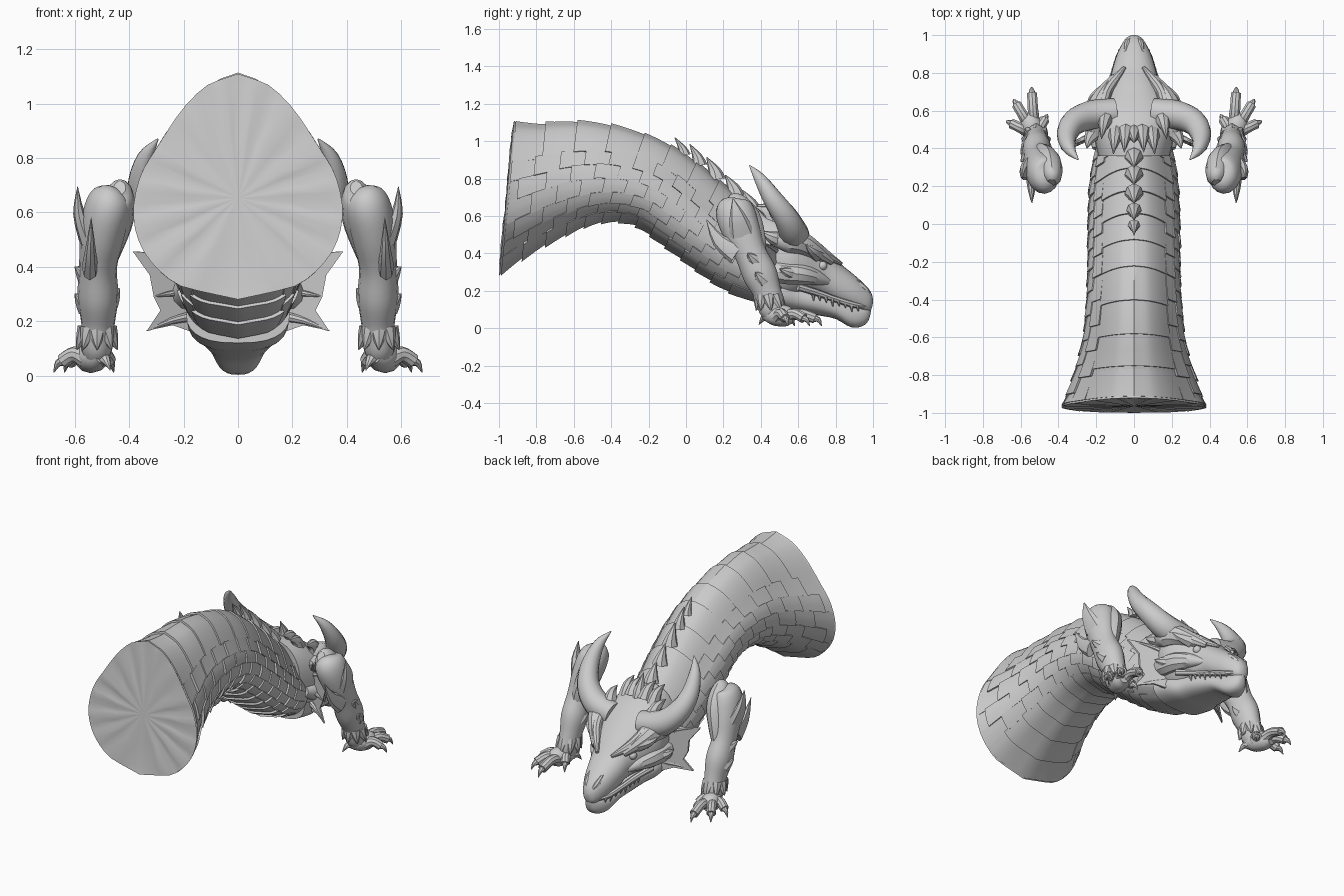
import bpy, bmesh, math, random
from mathutils import Vector as V

if "Cube" in bpy.data.objects:
    bpy.data.objects.remove(bpy.data.objects["Cube"])

random.seed(4)
grey = bpy.data.materials.new("stone grey")
grey.diffuse_color = (0.6, 0.6, 0.6, 1)
grey.use_nodes = True
grey.node_tree.nodes["Principled BSDF"].inputs["Base Color"].default_value = grey.diffuse_color


def spline(rows, s):
    """Smooth interpolation through rows of numbers."""
    n = len(rows) - 1
    i = max(0, min(int(math.floor(s)), n - 1))
    t = s - i
    a, b, c, d = (rows[max(0, min(n, i + k))] for k in (-1, 0, 1, 2))
    return [q + 0.5 * t * (r - p + t * (2*p - 5*q + 4*r - e + t * (3*(q - r) + e - p)))
            for p, q, r, e in zip(a, b, c, d)]


def loft(bm, rings):
    """Join closed rings of equal length and cap both ends."""
    vs = [[bm.verts.new(p) for p in r] for r in rings]
    n = len(vs[0])
    for a, b in zip(vs, vs[1:]):
        for k in range(n):
            bm.faces.new((a[k], a[(k+1) % n], b[(k+1) % n], b[k]))
    bm.faces.new(vs[0])
    bm.faces.new(vs[-1])


def finish(bm, name, mirror=False, angle=35):
    bmesh.ops.recalc_face_normals(bm, faces=bm.faces)
    me = bpy.data.meshes.new(name)
    bm.to_mesh(me)
    bm.free()
    me.materials.append(grey)
    me.shade_smooth()
    me.set_sharp_from_angle(angle=math.radians(angle))
    ob = bpy.data.objects.new(name, me)
    bpy.context.collection.objects.link(ob)
    if mirror:
        m = ob.modifiers.new("mirror", 'MIRROR')
        m.use_mirror_merge = False
    return ob


def tube(bm, rows, n=12, squash=1.0, ref=None, sub=4):
    """Tapered tube through rows of (x, y, z, radius)."""
    total = (len(rows) - 1) * sub
    pts = [spline(rows, i / sub) for i in range(total + 1)]
    chord = V(rows[-1][:3]) - V(rows[0][:3])
    if ref is None:
        k = min(range(3), key=lambda j: abs(chord[j]))
        ref = V([1.0 if j == k else 0.0 for j in range(3)])
    rings = []
    for i, p in enumerate(pts):
        t = (V(pts[min(i+1, total)][:3]) - V(pts[max(i-1, 0)][:3])).normalized()
        u = (ref - t * ref.dot(t)).normalized()
        w = t.cross(u)
        r = max(p[3], 0.002)
        rings.append([V(p[:3]) + u * (r * squash * math.cos(a)) + w * (r * math.sin(a))
                      for a in (2 * math.pi * k / n for k in range(n))])
    loft(bm, rings)


def spike(bm, base, tip, r, bend=(0, 0, 0), squash=1.0, n=8):
    b, t = V(base), V(tip)
    m = (b + t) / 2 + V(bend)
    tube(bm, [(*b, r), (*m, r * 0.62), (*t, 0.002)], n, squash, sub=3)


# Neck shape: y/z of the top edge, y/z of the bottom edge, half width
STATIONS = [(-.92, 1.11, -1.0, .28, .385), (-.75, 1.105, -.82, .40, .322),
            (-.58, 1.115, -.66, .485, .278), (-.40, 1.095, -.52, .545, .26),
            (-.22, 1.045, -.39, .565, .25), (-.08, .985, -.26, .54, .247),
            (.06, .895, -.15, .46, .247), (.18, .795, -.03, .37, .245),
            (.30, .69, .08, .285, .24), (.40, .60, .21, .20, .228),
            (.50, .52, .38, .13, .205)]
PROFILE = [(0, 0), (.26, .04), (.52, .15), (.78, .33), (.93, .45),
           (1, .6), (.95, .74), (.78, .86), (.5, .95), (0, 1)]


def skin(s, p, lift):
    """Point on the neck: s along it, p around it (0 top, 9 belly)."""
    ty, tz, by, bz, w = spline(STATIONS, s)
    if p > 9:
        p -= 18
    i = min(int(abs(p)), 8)
    k, d = spline(PROFILE, abs(p)) if i not in (0, 8) else \
        [a + (b - a) * (abs(p) - i) for a, b in zip(PROFILE[i], PROFILE[i+1])]
    top, bot = V((0, ty, tz)), V((0, by, bz))
    c = top.lerp(bot, .55)
    q = top.lerp(bot, d) + V((math.copysign(w * k, p), 0, 0))
    return c + (q - c) * (1 + lift)


# Neck core with a rippled cut face
bm = bmesh.new()
around = [-9 + 18 * k / 48 for k in range(48)]
rings = [[skin(0, p, -f) + V((0, .008 * math.sin(k * 1.9) * r, 0))
          for k, p in enumerate(around)] for f, r in ((.98, 0), (.5, .6), (.1, 1))]
rings += [[skin(s, p, l) for p in around]
          for s, l in [(0, 0), (.1, -.02)] + [(j / 3, -.035) for j in range(1, 31)]]
loft(bm, rings)
finish(bm, "neck_core")


# Overlapping neck scales, rear edges raised
def scale_plate(bm, s0, s1, p0, p1, cols, lift=.006):
    s0 = max(s0, .1)
    j = random.uniform(-.005, .01) if s0 > .2 else -.006
    rings = []
    for c in range(cols + 1):
        p = p0 + (p1 - p0) * c / cols
        ss = [s0 + (s1 - s0) * k / 4 for k in range(5)]
        rings.append([skin(s, p, j + lift - (lift + .036) * k / 4) for k, s in enumerate(ss)]
                     + [skin(s, p, -.055) for s in reversed(ss)])
    loft(bm, rings)


bm = bmesh.new()
for i in range(10):
    scale_plate(bm, i, min(i + 1.1, 10), -2.65, 2.65, 18, .002)
finish(bm, "back_plates")
bm = bmesh.new()
for i in range(14):
    scale_plate(bm, i * .7, min(i * .7 + .8, 10), 7.2, 10.8, 12, .025)
finish(bm, "belly_plates")
bm = bmesh.new()
ROWS = [2.6, 3.5, 4.5, 5.5, 6.4, 7.25]
for side in (-1, 1):
    for r, (a, b) in enumerate(zip(ROWS, ROWS[1:])):
        s = -.4 if r % 2 else 0
        while s < 9.6:
            scale_plate(bm, s, min(s + .9, 10), side * a, side * (b + .04), 3, .012)
            s += .8
finish(bm, "side_scales")


# Skull and jaw from rows of (y, half width, top, bottom)
def head_part(name, rows, power):
    bm = bmesh.new()
    rings = []
    for i in range((len(rows) - 1) * 3 + 1):
        y, w, t, b = spline(rows, i / 3)
        ring = []
        for k in range(28):
            a = 2 * math.pi * k / 28
            c, s = math.cos(a), math.sin(a)
            ring.append((w * math.copysign(abs(c) ** power, c), y,
                         (t + b) / 2 + (t - b) / 2 * math.copysign(abs(s) ** .9, s)))
        rings.append(ring)
    loft(bm, rings)
    finish(bm, name)


head_part("skull", [(.36, .19, .63, .16), (.45, .21, .62, .14), (.55, .225, .575, .15),
                    (.63, .20, .52, .17), (.70, .16, .46, .17), (.76, .13, .41, .15),
                    (.82, .115, .35, .125), (.90, .09, .285, .10), (.96, .06, .23, .085),
                    (.99, .035, .19, .10), (1.0, .008, .155, .14)], .85)
head_part("lower_jaw", [(.40, .19, .32, .12), (.52, .18, .27, .095), (.60, .15, .235, .085),
                        (.70, .13, .21, .07), (.80, .103, .165, .05), (.88, .08, .135, .006),
                        (.94, .055, .12, .01), (.975, .03, .12, .04), (.988, .008, .115, .085)], .75)

# Large curved horns
bm = bmesh.new()
tube(bm, [(.10, .59, .48, .075), (.23, .575, .51, .078), (.32, .535, .59, .067),
          (.355, .465, .69, .053), (.34, .395, .80, .032), (.295, .34, .87, .003)],
     14, ref=V((0, 1, 0)))
finish(bm, "horns", True)

# Heavy horn roots and cheeks
bm = bmesh.new()
tube(bm, [(.10, .78, .355, .02), (.15, .70, .41, .045), (.19, .62, .455, .062),
          (.21, .54, .47, .065), (.2, .46, .48, .03)], 10)
tube(bm, [(.11, .76, .25, .02), (.15, .68, .275, .045), (.18, .60, .29, .06),
          (.19, .50, .30, .06), (.19, .40, .33, .03)], 10)
finish(bm, "cheek_plates", True)

# Brow ridges, nostrils, lips and cheek spikes
bm = bmesh.new()
tube(bm, [(.05, .83, .345, .01), (.105, .76, .385, .025), (.15, .69, .44, .03),
          (.17, .60, .51, .03)], 10)
tube(bm, [(.018, .98, .18, .01), (.035, .955, .21, .018), (.045, .91, .255, .01)], 8)
tube(bm, [(.025, .98, .115, .01), (.074, .90, .125, .016), (.107, .80, .155, .016),
          (.14, .70, .19, .018), (.18, .60, .22, .02)], 8)
finish(bm, "face_ridges", True)
bm = bmesh.new()
for base, tip, r in [((.15, .70, .40), (.25, .64, .45), .045),
                     ((.19, .58, .29), (.265, .50, .32), .045),
                     ((.2, .50, .47), (.25, .40, .52), .05)]:
    spike(bm, base, tip, r, (.01, 0, -.005))
finish(bm, "cheek_spikes", True)

# Eyes
bm = bmesh.new()
bmesh.ops.create_uvsphere(bm, u_segments=14, v_segments=10, radius=.025)
bmesh.ops.translate(bm, verts=bm.verts, vec=(.132, .73, .335))
finish(bm, "eyes", True)

# Teeth along the mouth
bm = bmesh.new()
for k in range(8):
    y = .68 + .034 * k
    x, z = .142 - .068 * (k / 7) ** 1.4, .185 - .065 * k / 7
    spike(bm, (x, y, z), (x - .004, y + .003, z - (.03 if k % 3 else .042)), .011, n=6)
finish(bm, "teeth", True)

# Crest at the back of the skull
bm = bmesh.new()
for x, y, z, h in [(.045, .48, .58, .08), (.095, .47, .56, .09), (.15, .55, .53, .07)]:
    spike(bm, (x, y, z), (x * 1.15, y - .10, z + h), .055, (0, .02, .015), .8)
finish(bm, "crest_spikes", True)

# Hooked fins down the spine
bm = bmesh.new()
for y, z, h, r in [(-.03, .945, .075, .036), (.05, .89, .095, .045), (.14, .815, .10, .055),
                   (.24, .73, .09, .055), (.33, .65, .09, .055), (.46, .58, .14, .055)]:
    spike(bm, (0, y + .02, z - .02), (0, y - .03, z + h), r, (0, .015, -.012), .9)
finish(bm, "spine_fins")

# Webbed jaw frills with scalloped edges
web = [V(p) for p in [(.15, .50, .44), (.386, .40, .455), (.325, .43, .37), (.31, .42, .29),
                      (.285, .43, .24), (.335, .40, .165), (.24, .46, .185), (.14, .52, .15)]]
bm = bmesh.new()
loft(bm, [[p + V((0, d, 0)) for p in web] for d in (-.006, .006)])
for k, z in ((1, .40), (3, .30), (5, .22)):
    spike(bm, (.16, .50, z), web[k], .02, (0, 0, .008))
finish(bm, "jaw_frills", True)

# Forelegs, deep from front to back with a rounded elbow
bm = bmesh.new()
tube(bm, [(.455, .25, .69, .03), (.465, .25, .665, .085), (.48, .265, .61, .105),
          (.50, .30, .51, .10), (.515, .345, .40, .085), (.515, .395, .29, .092),
          (.515, .435, .19, .075), (.52, .46, .10, .07), (.525, .47, .05, .045)],
     16, .82, V((1, 0, 0)))
tube(bm, [(.435, .22, .69, .03), (.435, .25, .665, .07), (.45, .31, .58, .09),
          (.485, .36, .45, .07), (.51, .40, .33, .03)], 12, .75, V((1, 0, 0)))
finish(bm, "forelegs", True)

# Elbow blades, leg plates and wrist cuff
bm = bmesh.new()
spike(bm, (.545, .27, .40), (.54, .11, .58), .06, (0, -.015, -.02), .5)
spike(bm, (.55, .30, .50), (.59, .25, .695), .07, (.015, 0, 0), .5)
for base, tip in [((.55, .37, .36), (.60, .33, .40)), ((.555, .41, .26), (.60, .37, .30)),
                  ((.475, .40, .28), (.435, .37, .32))]:
    spike(bm, base, tip, .045)
for k in range(8):
    a = k * math.pi / 4
    c, s = math.cos(a), math.sin(a)
    spike(bm, (.518 + .04 * c, .44 + .045 * s, .17), (.518 + .075 * c, .455 + .08 * s, .095), .035)
finish(bm, "leg_scales", True)

# Palms, fingers and claws
bm = bmesh.new()
tube(bm, [(.50, .42, .075, .03), (.525, .47, .07, .055), (.55, .54, .065, .055),
          (.56, .58, .055, .03)], 12)
for dx, dy, base in [(.54, .69, (.53, .53)), (.62, .63, (.56, .53)),
                     (.645, .53, (.56, .49)), (.475, .55, (.51, .49))]:
    bx, by = base
    mx, my = (bx + dx) / 2, (by + dy) / 2
    tube(bm, [(bx, by, .06, .035), (mx, my, .078, .029), (dx, dy, .053, .028)], 10)
    ux, uy = V((dx - bx, dy - by)).normalized()
    spike(bm, (dx - .015 * ux, dy - .015 * uy, .055), (dx + .035 * ux, dy + .035 * uy, .012),
          .022, (.008 * ux, .008 * uy, .012))
spike(bm, (.50, .44, .06), (.47, .39, .02), .028, (0, 0, .015))
finish(bm, "clawed_hands", True)
